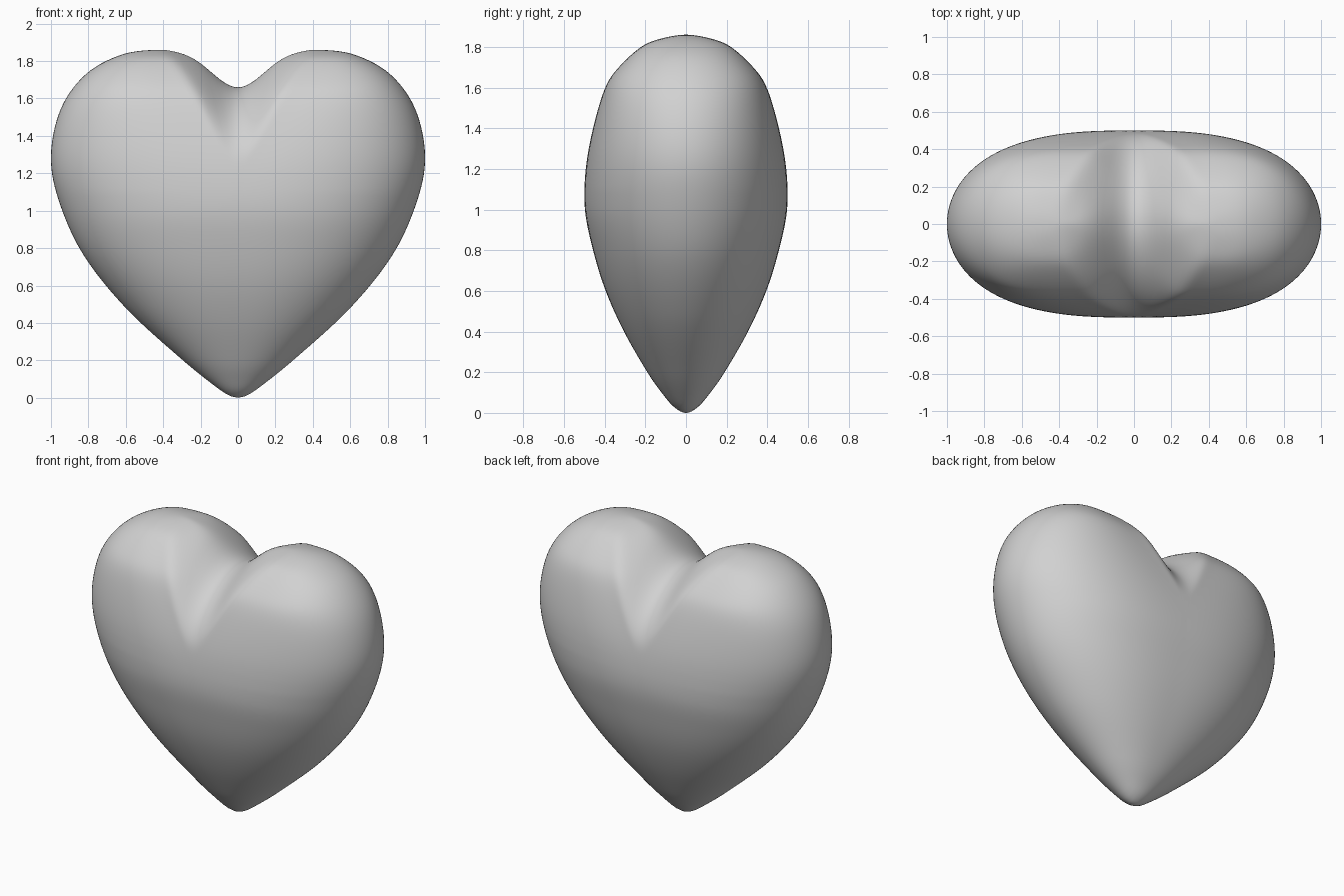
import bpy, bmesh, math
from mathutils import Vector

cube = bpy.data.objects.get("Cube")
if cube:
    bpy.data.objects.remove(cube)

SEGMENTS, RINGS = 200, 40
CENTRE_Z, LOBE_X = 1.1, 0.43

# Half outline of the heart, from the notch round to the tip (x, z)
OUTLINE = [(0, 1.66), (.04, 1.668), (.09, 1.697), (.14, 1.738), (.22, 1.802),
           (.31, 1.843), (.43, 1.86), (.62, 1.835), (.81, 1.733), (.945, 1.55),
           (1, 1.3), (.96, 1.06), (.83, .77), (.6, .48), (.3, .205),
           (.12, .06), (.05, .014), (0, 0)]

# Half depth along the height, from the top to the tip (y, z)
SIDE = [(0, 1.86), (.125, 1.84), (.22, 1.8), (.33, 1.7), (.397, 1.6), (.457, 1.4),
        (.493, 1.2), (.497, 1.0), (.457, .8), (.395, .6), (.305, .4), (.19, .2),
        (.12, .1), (.06, .03), (0, 0)]


def smooth_outline(points, steps=24):
    """Catmull-Rom curve through a half outline, mirrored at both ends."""
    pts = [Vector(p) for p in points]
    pts = [Vector((-pts[1].x, pts[1].y))] + pts + [Vector((-pts[-2].x, pts[-2].y))]
    curve = []
    for a, b, c, d in zip(pts, pts[1:], pts[2:], pts[3:]):
        for i in range(steps):
            t = i / steps
            curve.append(b + (c - a) * t / 2 + (2 * a - 5 * b + 4 * c - d) * t ** 2 / 2
                         + (3 * b - a - 3 * c + d) * t ** 3 / 2)
    return curve + [pts[-2]]


def lookup(table, key):
    """Linear interpolation in a sorted list of (key, value)."""
    for (k0, v0), (k1, v1) in zip(table, table[1:]):
        if key <= k1:
            return v0 + (v1 - v0) * max(0, key - k0) / max(k1 - k0, 1e-9)
    return table[-1][1]


def smoothstep(low, high, value):
    t = min(1, max(0, (value - low) / (high - low)))
    return t * t * (3 - 2 * t)


rim = smooth_outline(OUTLINE)
top = max(range(len(rim)), key=lambda i: rim[i].y)
# Radius by angle from straight up, outer width and depth by height, notch height by x
polar = sorted((math.atan2(p.x, p.y - CENTRE_Z), math.hypot(p.x, p.y - CENTRE_Z)) for p in rim)
widths = sorted((p.y, p.x) for p in rim[top:])
notch = sorted((p.x, p.y) for p in rim[:top + 1])
depths = sorted((p.y, p.x) for p in smooth_outline(SIDE))


def half_depth(x, z):
    """Rounded horizontal sections, splitting into two lobes around the notch."""
    x = abs(x)
    middle = LOBE_X * smoothstep(1.0, 1.86, z)
    u = min(1, max(0, x - middle) / max(lookup(widths, z) - middle, 1e-6))
    y = lookup(depths, z) * math.sqrt(1 - u ** (2 + 0.8 * min(1, z / CENTRE_Z)))
    if x < LOBE_X:
        # groove that fades out below the notch and towards the lobe crowns
        length = 0.4 * (1 - (x / LOBE_X) ** 2) ** 2
        t = min(1, max(0, lookup(notch, x) - z) / max(length, 1e-6))
        y *= math.sqrt(1 - (1 - t) ** 2)
    return y


# Inflated heart: rings shrinking from the outline to the crown, front and back
bm = bmesh.new()
angles = [2 * math.pi * i / SEGMENTS - math.pi for i in range(SEGMENTS)]
radii = [lookup(polar, abs(a)) for a in angles]
rings = []
for j in range(1, 2 * RINGS):
    s = math.sin(math.pi * j / (2 * RINGS))
    side = (j > RINGS) - (j < RINGS)
    ring = []
    for a, r in zip(angles, radii):
        x, z = s * r * math.sin(a), CENTRE_Z + s * r * math.cos(a)
        ring.append(bm.verts.new((x, side * half_depth(x, z) if side else 0, z)))
    rings.append(ring)
for lower, upper in zip(rings, rings[1:]):
    for i in range(SEGMENTS):
        k = (i + 1) % SEGMENTS
        bm.faces.new((lower[i], lower[k], upper[k], upper[i]))
for ring, side in ((rings[0], -1), (rings[-1], 1)):
    crown = bm.verts.new((0, side * half_depth(0, CENTRE_Z), CENTRE_Z))
    for i in range(SEGMENTS):
        bm.faces.new((ring[i], ring[(i + 1) % SEGMENTS], crown))
# ease the surface where the groove meets the lobes
for _ in range(3):
    bmesh.ops.smooth_vert(bm, verts=[v for v in bm.verts if v.co.z > 1.2], factor=0.5,
                          use_axis_y=True)
bmesh.ops.recalc_face_normals(bm, faces=bm.faces)

mesh = bpy.data.meshes.new("heart")
bm.to_mesh(mesh)
bm.free()
heart = bpy.data.objects.new("heart", mesh)
bpy.context.collection.objects.link(heart)

# Plain grey surface
grey = bpy.data.materials.new("light_grey")
grey.use_nodes = True
grey.diffuse_color = (0.64, 0.64, 0.64, 1)
grey.node_tree.nodes["Principled BSDF"].inputs["Base Color"].default_value = (0.64, 0.64, 0.64, 1)
mesh.materials.append(grey)
mesh.shade_smooth()
